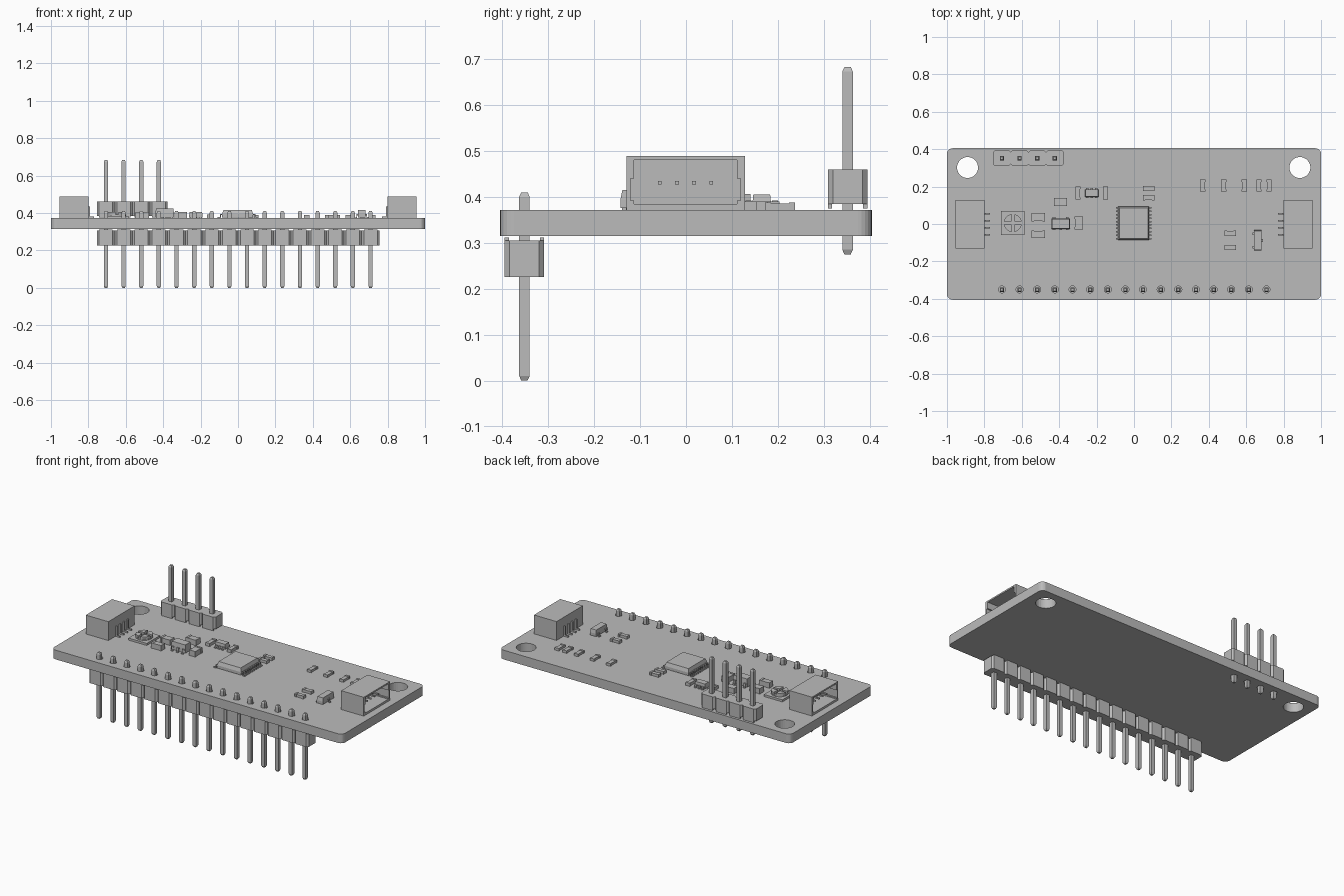
import bpy, bmesh
from math import pi, cos, sin
from mathutils import Matrix, Vector

old = bpy.data.objects.get("Cube")
if old:
    bpy.data.objects.remove(old, do_unlink=True)

grey = bpy.data.materials.new("plain grey")
grey.use_nodes = True
GREY = (0.5, 0.5, 0.5, 1)
grey.diffuse_color = GREY
grey.node_tree.nodes["Principled BSDF"].inputs["Base Color"].default_value = GREY

BOTTOM, TOP = 0.315, 0.372
PITCH = 0.0943
PIN_X = -0.706


def finish(name, bm):
    bmesh.ops.recalc_face_normals(bm, faces=bm.faces)
    mesh = bpy.data.meshes.new(name)
    bm.to_mesh(mesh)
    bm.free()
    mesh.materials.append(grey)
    obj = bpy.data.objects.new(name, mesh)
    bpy.context.collection.objects.link(obj)
    return obj


def box(bm, x0, x1, y0, y1, z0, z1, turn=0, taper=1):
    """Box by its limits; taper shrinks the top face."""
    verts = bmesh.ops.create_cube(bm, size=1)["verts"]
    for v in verts:
        if v.co.z > 0:
            v.co.x *= taper
            v.co.y *= taper
    size = Matrix.Diagonal((x1 - x0, y1 - y0, z1 - z0, 1))
    place = Matrix.Translation(((x0 + x1) / 2, (y0 + y1) / 2, (z0 + z1) / 2))
    bmesh.ops.transform(bm, matrix=place @ Matrix.Rotation(turn, 4, "Z") @ size, verts=verts)


def cylinder(bm, x, y, z0, z1, r, sides):
    bmesh.ops.create_cone(bm, cap_ends=True, segments=sides, radius1=r, radius2=r,
                          depth=z1 - z0, matrix=Matrix.Translation((x, y, (z0 + z1) / 2)))


def prism(bm, outline, z0, z1):
    face = bm.faces.new([bm.verts.new((x, y, z0)) for x, y in outline])
    out = bmesh.ops.extrude_face_region(bm, geom=[face])["geom"]
    bmesh.ops.translate(bm, vec=(0, 0, z1 - z0),
                        verts=[g for g in out if isinstance(g, bmesh.types.BMVert)])


# Board with rounded corners, mounting holes and pin holes
bm = bmesh.new()
R = 0.03
outline = []
for i, (sx, sy) in enumerate([(1, 1), (-1, 1), (-1, -1), (1, -1)]):
    for k in range(7):
        a = (i + k / 6) * pi / 2
        outline.append((sx * (1 - R) + R * cos(a), sy * (0.405 - R) + R * sin(a)))
prism(bm, outline, BOTTOM, TOP)
board = finish("circuit_board", bm)

bm = bmesh.new()
for x in (-0.89, 0.887):
    cylinder(bm, x, 0.302, 0.2, 0.5, 0.056, 32)
for count, y in ((16, -0.35), (4, 0.352)):
    for i in range(count):
        cylinder(bm, PIN_X + i * PITCH, y, 0.2, 0.5, 0.019, 12)
cutter = finish("hole_cutter", bm)
cutter.hide_render = True
cut = board.modifiers.new("holes", "BOOLEAN")
cut.operation, cut.object, cut.solver = "DIFFERENCE", cutter, "EXACT"
bpy.context.view_layer.objects.active = board
bpy.ops.object.modifier_apply(modifier=cut.name)
bpy.data.objects.remove(cutter, do_unlink=True)


# Pin headers: notched plastic strip, feet towards the board, square pins
def header(name, count, y, z0, z1, foot0, foot1, pin0, pin1):
    bm = bmesh.new()
    half, w, c = PITCH / 2, 0.043, 0.011
    for i in range(count):
        x = PIN_X + i * PITCH
        prism(bm, [(x - half, y - w + c), (x - half + c, y - w), (x + half - c, y - w),
                   (x + half, y - w + c), (x + half, y + w - c), (x + half - c, y + w),
                   (x - half + c, y + w), (x - half, y + w - c)], z0, z1)
        for s in (-1, 1):
            ys = sorted((y + s * w, y + s * (w - 0.009)))
            box(bm, x - half + c, x + half - c, *ys, foot0, foot1)
    finish(name + "_strip", bm)
    bm = bmesh.new()
    p, tip = 0.0115, 0.01
    for i in range(count):
        x = PIN_X + i * PITCH
        rings = []
        for z, r in ((pin0, p * 0.6), (pin0 + tip, p), (pin1 - tip, p), (pin1, p * 0.6)):
            rings.append([bm.verts.new((x + a * r, y + b * r, z))
                          for a, b in ((-1, -1), (1, -1), (1, 1), (-1, 1))])
        bm.faces.new(rings[0])
        bm.faces.new(rings[-1])
        for lo, hi in zip(rings, rings[1:]):
            for k in range(4):
                n = (k + 1) % 4
                bm.faces.new((lo[k], lo[n], hi[n], hi[k]))
    finish(name + "_pins", bm)


header("long_header", 16, -0.352, 0.225, 0.305, 0.305, 0.312, 0.0, 0.41)
header("short_header", 4, 0.352, 0.385, 0.46, 0.375, 0.385, 0.275, 0.683)


# Cable sockets, open towards the board ends
def socket(name, s):
    bm = bmesh.new()

    def part(x0, x1, *rest):
        box(bm, *sorted((s * x0, s * x1)), *rest)

    part(0.80, 0.845, -0.13, 0.128, TOP, 0.489)
    part(0.845, 0.955, -0.13, 0.128, 0.48, 0.489)
    part(0.845, 0.955, -0.13, 0.128, TOP, 0.385)
    for lo, hi, t in ((0.385, 0.392, 0.017), (0.392, 0.44, 0.009), (0.44, 0.48, 0.017)):
        part(0.845, 0.955, -0.13, -0.13 + t, lo, hi)
        part(0.845, 0.955, 0.128 - t, 0.128, lo, hi)
    finish(name, bm)
    bm = bmesh.new()
    for i in range(4):
        y = -0.057 + i * 0.0373
        part(0.845, 0.93, y - 0.004, y + 0.004, 0.427, 0.435)
        part(0.79, 0.80, y - 0.004, y + 0.004, TOP, 0.435)
        part(0.77, 0.79, y - 0.004, y + 0.004, TOP, 0.381)
    finish(name + "_contacts", bm)


socket("left_socket", 1)
socket("right_socket", -1)


# Chip packages: tapered body with stepped leads
def chip(name, x, y, w, d, top, leads, along_x):
    """leads: lists of offsets for the negative and positive sides."""
    mid = (TOP + top) / 2
    bm = bmesh.new()
    box(bm, x - w / 2, x + w / 2, y - d / 2, y + d / 2, TOP + 0.004, mid)
    box(bm, x - w / 2, x + w / 2, y - d / 2, y + d / 2, mid, top, taper=0.92)
    finish(name, bm)
    bm = bmesh.new()
    t, reach = (0.004, 0.024) if len(leads[0]) > 4 else (0.007, 0.014)
    for s, offsets in zip((-1, 1), leads):
        for o in offsets:
            for a, b, lo, hi in ((-0.002, reach * 0.5, mid - 0.006, mid),
                                 (reach * 0.3, reach * 0.5, TOP, mid),
                                 (reach * 0.3, reach, TOP, TOP + 0.006)):
                e = (w if along_x else d) / 2
                r = sorted((s * (e + a), s * (e + b)))
                if along_x:
                    box(bm, x + r[0], x + r[1], y + o - t, y + o + t, lo, hi)
                else:
                    box(bm, x + o - t, x + o + t, y + r[0], y + r[1], lo, hi)
    finish(name + "_leads", bm)


row = [(i - 4.5) * 0.0185 for i in range(10)]
chip("main_chip", -0.002, 0.004, 0.165, 0.18, 0.416, (row, row), True)
trio = [-0.036, 0, 0.036]
chip("regulator", -0.392, 0.002, 0.1, 0.055, 0.425, (trio, [-0.036, 0.036]), False)
trio = [-0.024, 0, 0.024]
chip("small_chip", -0.225, 0.165, 0.072, 0.04, 0.405, (trio, trio), False)
chip("transistor", 0.662, -0.088, 0.042, 0.11, 0.415, ([-0.036, 0.036], [0]), True)


# Small two-ended parts: end caps slightly larger than the body
def passive(name, x, y, w, d, h):
    bm = bmesh.new()
    long_x = w > d
    g = 0.002
    box(bm, x - w / 2 + g, x + w / 2 - g, y - d / 2 + g, y + d / 2 - g, TOP, TOP + h - g)
    for s in (-1, 1):
        if long_x:
            r = sorted((x + s * w / 2, x + s * (w / 2 - 0.013)))
            box(bm, *r, y - d / 2, y + d / 2, TOP, TOP + h)
        else:
            r = sorted((y + s * d / 2, y + s * (d / 2 - 0.013)))
            box(bm, x - w / 2, x + w / 2, *r, TOP, TOP + h)
    finish(name, bm)


for i, x in enumerate((0.368, 0.48, 0.59, 0.668, 0.722)):
    passive(f"resistor_{i + 1}", x, 0.205, 0.028, 0.065, 0.016)
for i, (x, y) in enumerate(((0.078, 0.19), (0.078, 0.14), (0.515, -0.05), (0.515, -0.125))):
    passive(f"cross_resistor_{i + 1}", x, y, 0.062, 0.028, 0.018)
for i, x in enumerate((-0.3, -0.152)):
    passive(f"side_resistor_{i + 1}", x, 0.165, 0.028, 0.07, 0.02)
for i, (x, y, w, d) in enumerate(((-0.512, 0.036, 0.07, 0.044), (-0.512, -0.055, 0.07, 0.038),
                                  (-0.392, 0.118, 0.07, 0.044), (-0.295, 0.005, 0.044, 0.07))):
    passive(f"capacitor_{i + 1}", x, y, w, d, 0.034)

# Trimmer: square base, ring, and a rotor split by a cross slot
tx, ty = -0.648, 0.005
bm = bmesh.new()
box(bm, tx - 0.063, tx + 0.063, ty - 0.065, ty + 0.065, TOP, 0.385)
finish("trimmer_base", bm)
bm = bmesh.new()
cylinder(bm, tx, ty, 0.385, 0.392, 0.05, 24)
for q in range(4):
    wedge = [(0.008, 0.008)] + [(0.048 * cos(a), 0.048 * sin(a))
                                for a in [0.17 + k * 0.246 for k in range(6)]]
    turned = [Matrix.Rotation(q * pi / 2, 2) @ Vector(p) for p in wedge]
    prism(bm, [(tx + p.x, ty + p.y) for p in turned], 0.392, 0.406)
finish("trimmer_rotor", bm)
